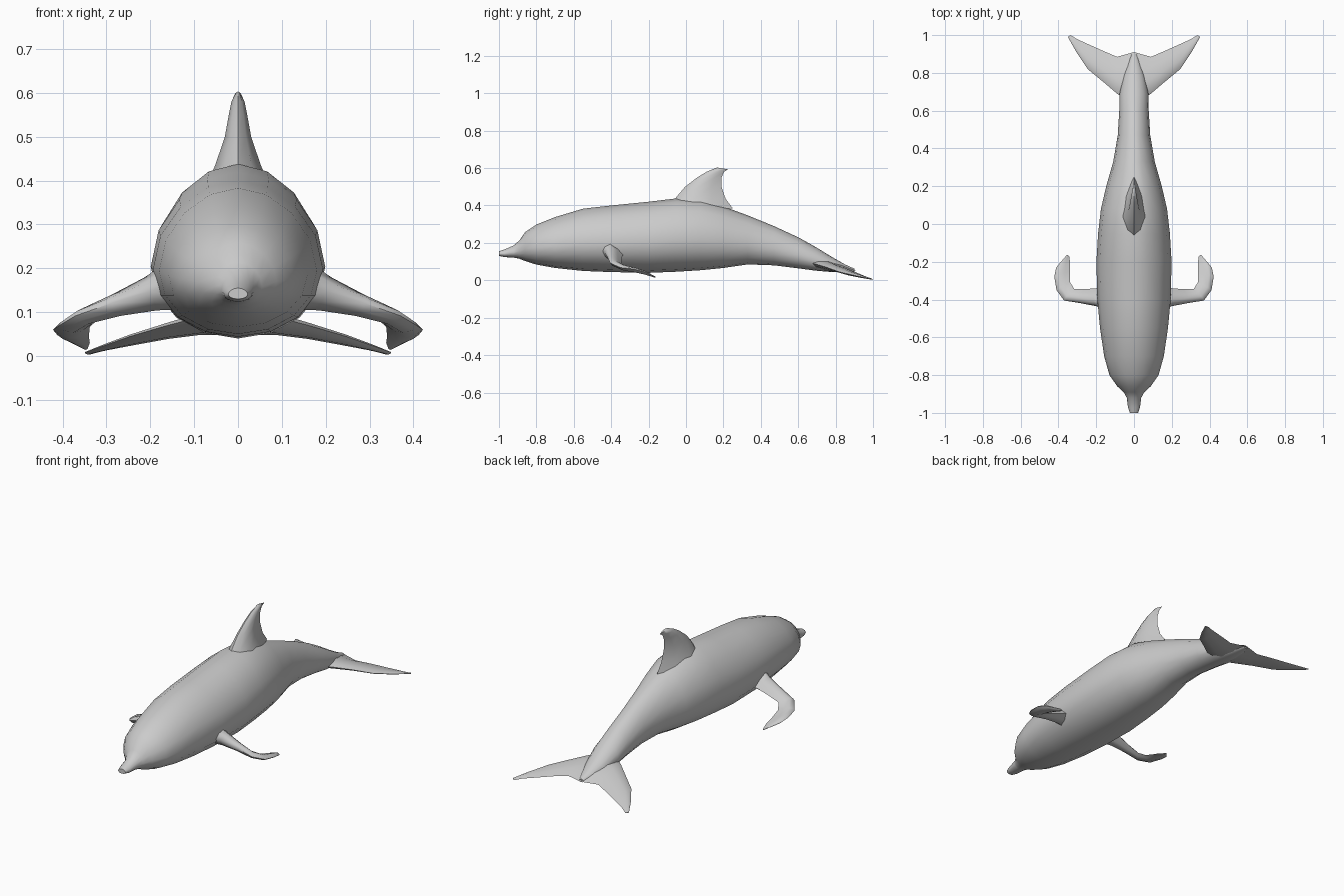
import bpy
from math import sin, cos, pi
from mathutils import Vector

if "Cube" in bpy.data.objects:
    bpy.data.objects.remove(bpy.data.objects["Cube"])


def loft(name, rings):
    """Skin a list of equal-sized point rings and cap both ends."""
    n = len(rings[0])
    verts = [p for ring in rings for p in ring]
    faces = [(i * n + j, i * n + (j + 1) % n, (i + 1) * n + (j + 1) % n, (i + 1) * n + j)
             for i in range(len(rings) - 1) for j in range(n)]
    faces += [tuple(reversed(range(n))), tuple(range(len(verts) - n, len(verts)))]
    mesh = bpy.data.meshes.new(name)
    mesh.from_pydata(verts, [], faces)
    obj = bpy.data.objects.new(name, mesh)
    bpy.context.collection.objects.link(obj)
    bpy.ops.object.select_all(action='DESELECT')
    obj.select_set(True)
    bpy.context.view_layer.objects.active = obj
    bpy.ops.object.mode_set(mode='EDIT')
    bpy.ops.mesh.select_all(action='SELECT')
    bpy.ops.mesh.normals_make_consistent(inside=False)
    bpy.ops.object.mode_set(mode='OBJECT')
    bpy.ops.object.shade_smooth_by_angle(angle=1.0)
    return obj


def body_ring(y, w, bottom, top, sides=16):
    """Egg-shaped section: widest below the middle, narrower towards the back."""
    mid = bottom + (top - bottom) * 0.43
    ring = []
    for k in range(sides):
        a = 2 * pi * k / sides
        c, s = cos(a), sin(a)
        x = w * c * (1 - 0.10 * max(s, 0) ** 2)
        ring.append((x, y, mid + s * (top - mid if s > 0 else mid - bottom)))
    return ring


def fin_ring(lead, trail, half, normal):
    """Thin foil section between a leading and a trailing point."""
    lead, trail, normal = Vector(lead), Vector(trail), Vector(normal).normalized()
    shape = [(0, 0), (.12, .6), (.38, 1), (.72, .6), (1, 0), (.72, -.6), (.38, -1), (.12, -.6)]
    return [lead.lerp(trail, t) + normal * half * h for t, h in shape]


def mirrored(sections, normal):
    for side, label in ((1, "left"), (-1, "right")):
        yield label, [fin_ring((side * a[0], a[1], a[2]), (side * b[0], b[1], b[2]), h,
                               (side * normal[0], normal[1], normal[2]))
                      for a, b, h in sections]


# Body with beak: y, half width, bottom, top
body = [(-1.0, .022, .130, .155), (-.97, .032, .124, .165), (-.92, .038, .121, .187),
        (-.89, .055, .115, .215), (-.86, .088, .103, .258), (-.80, .130, .084, .298),
        (-.70, .158, .066, .338), (-.55, .180, .050, .383), (-.40, .194, .044, .400),
        (-.20, .199, .040, .420), (-.05, .190, .046, .438), (.08, .175, .054, .432),
        (.20, .147, .066, .395), (.33, .110, .085, .347), (.47, .086, .080, .290),
        (.60, .078, .064, .230), (.69, .076, .052, .180), (.78, .058, .044, .125),
        (.85, .035, .043, .085), (.90, .012, .045, .062)]
loft("body", [body_ring(*s) for s in body])

# Dorsal fin: leading y, trailing y, height, half thickness
dorsal = [(-.10, .25, .385, .075), (-.06, .212, .435, .052), (-.005, .19, .50, .030),
          (.06, .19, .55, .021), (.11, .203, .58, .015), (.165, .226, .603, .006)]
loft("dorsal_fin", [fin_ring((0, a, z), (0, b, z - .01 * (z > .59)), h, (1, 0, 0))
                    for a, b, z, h in dorsal])

# Flippers: leading point, trailing point, half thickness
flipper = [((.15, -.46, .165), (.15, -.33, .145), .055),
           ((.20, -.435, .148), (.20, -.34, .130), .040),
           ((.29, -.418, .120), (.26, -.345, .108), .026),
           ((.37, -.405, .092), (.315, -.345, .088), .019),
           ((.41, -.35, .068), (.338, -.31, .066), .016),
           ((.422, -.28, .060), (.340, -.25, .045), .014),
           ((.412, -.23, .048), (.338, -.205, .030), .011),
           ((.355, -.163, .019), (.343, -.172, .016), .004)]
for label, rings in mirrored(flipper, (.4, 0, 1)):
    loft("flipper_" + label, rings)

# Tail flukes
fluke = [((0, .63, .100), (0, .91, .052), .030),
         ((.09, .69, .088), (.09, .885, .050), .022),
         ((.16, .75, .070), (.16, .915, .040), .016),
         ((.245, .82, .045), (.245, .953, .024), .011),
         ((.305, .91, .024), (.30, .978, .014), .007),
         ((.35, .99, .008), (.335, 1.0, .004), .003)]
for label, rings in mirrored(fluke, (.2, .2, 1)):
    loft("fluke_" + label, rings)
